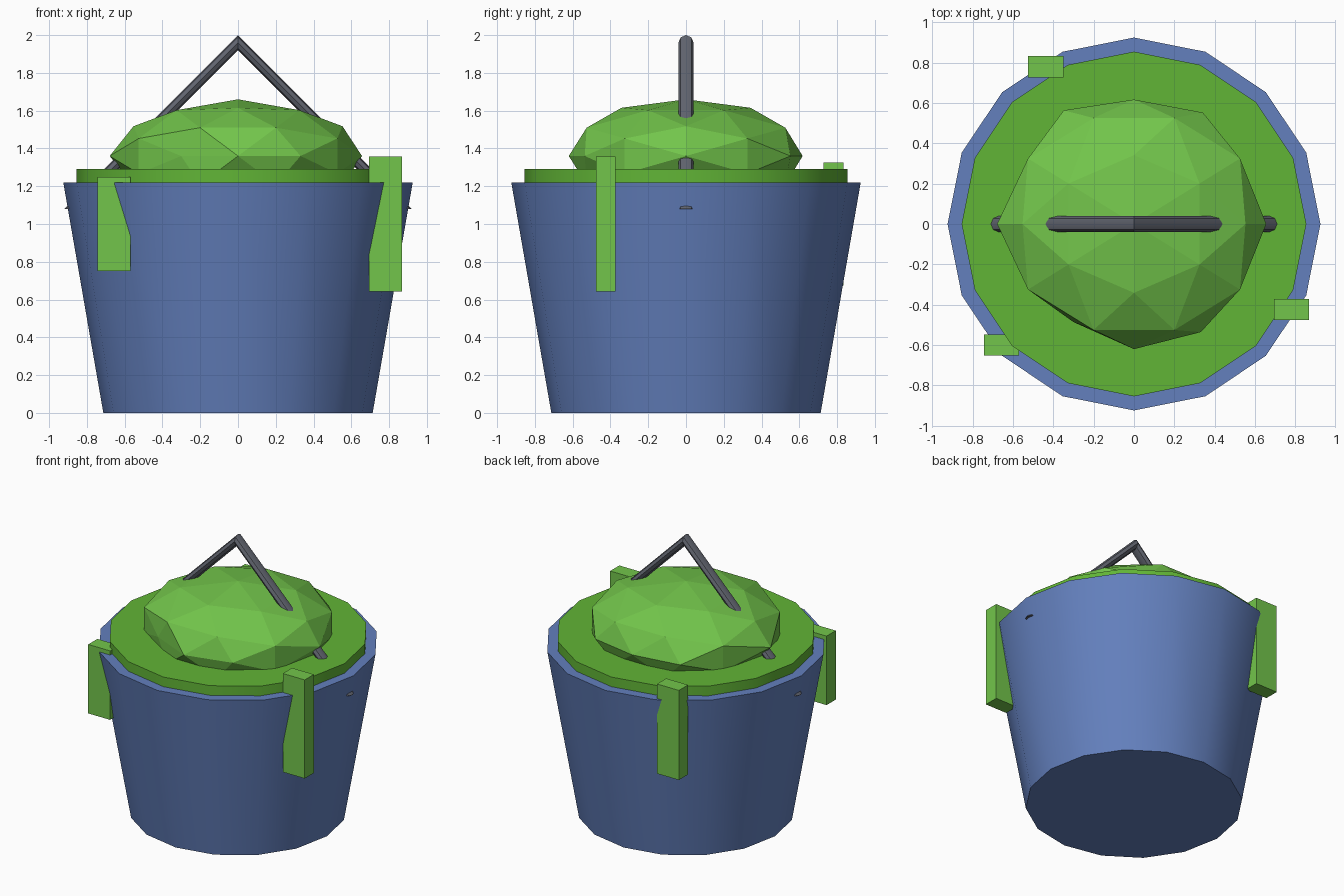
import bpy, bmesh
from math import pi, sin, cos, sqrt, radians
from mathutils import Vector

if "Cube" in bpy.data.objects:
    bpy.data.objects.remove(bpy.data.objects["Cube"])


def material(name, rgb):
    m = bpy.data.materials.new(name)
    m.diffuse_color = (*rgb, 1)
    m.use_nodes = True
    m.node_tree.nodes["Principled BSDF"].inputs["Base Color"].default_value = m.diffuse_color
    return m


BLUE = material("bucket_blue", (0.125, 0.215, 0.51))
POOL = material("slime_dark", (0.12, 0.46, 0.037))
SLIME = material("slime_light", (0.17, 0.56, 0.07))
METAL = material("handle_metal", (0.12, 0.13, 0.16))


def finish(name, bm, mat, smooth=False):
    bmesh.ops.recalc_face_normals(bm, faces=bm.faces)
    me = bpy.data.meshes.new(name)
    bm.to_mesh(me)
    bm.free()
    me.materials.append(mat)
    ob = bpy.data.objects.new(name, me)
    bpy.context.collection.objects.link(ob)
    if smooth:
        bpy.ops.object.select_all(action='DESELECT')
        ob.select_set(True)
        bpy.context.view_layer.objects.active = ob
        bpy.ops.object.shade_smooth_by_angle(angle=radians(35))
    return ob


def cone(name, r1, r2, z1, z2, mat):
    bm = bmesh.new()
    bmesh.ops.create_cone(bm, cap_ends=True, segments=16, radius1=r1, radius2=r2, depth=z2 - z1)
    bmesh.ops.translate(bm, verts=bm.verts, vec=(0, 0, (z1 + z2) / 2))
    return finish(name, bm, mat, True)


# Tapered bucket and the slime surface standing proud of its rim
cone("bucket", 0.713, 0.925, 0, 1.22, BLUE)
cone("slime_surface", 0.855, 0.855, 1.14, 1.29, POOL)

# Slime mound: a flattened, once-subdivided icosahedron with uneven bulges
bm = bmesh.new()
PHI = (1 + sqrt(5)) / 2
for a in (-1, 1):
    for b in (-PHI, PHI):
        for p in ((0, a, b), (a, b, 0), (b, 0, a)):
            bm.verts.new(p)
bmesh.ops.convex_hull(bm, input=bm.verts)
bmesh.ops.subdivide_edges(bm, edges=bm.edges, cuts=1, use_grid_fill=True)
BULGES = [((-1, 0, 0), 1.045), ((1, 0, 0), 1.01), ((0, 1, 0), 0.95), ((0, -1, 0), 0.955),
          ((-0.53, -0.85, 0), 0.88), ((0.53, -0.85, 0), 0.97), ((-0.53, 0.85, 0), 1.02)]
for v in bm.verts:
    d = v.co.normalized()
    k = next((s for p, s in BULGES if (Vector(p) - d).length < 0.1), 1)
    v.co = (d.x * 0.65 * k, d.y * 0.65 * k, 1.36 + d.z * 0.30)
finish("slime_mound", bm, SLIME)

# Slime drips down the outside: x, y, height
for i, (x, y, h) in enumerate([(-0.657, -0.6, 0.5), (0.782, -0.425, 0.715), (-0.438, 0.78, 0.65)]):
    bm = bmesh.new()
    bmesh.ops.create_cube(bm, size=1)
    bmesh.ops.scale(bm, verts=bm.verts, vec=(0.175, 0.105, h))
    bmesh.ops.translate(bm, verts=bm.verts, vec=(x, y, 1.0))
    finish(f"slime_drip_{i + 1}", bm, SLIME)

# Peaked handle: half ring with only two segments
bm = bmesh.new()
N, R, T = 8, 0.88, 0.04
rings = []
for a in (0, pi / 2, pi):
    ring = []
    for j in range(N):
        t = 2 * pi * j / N
        r = R + T * cos(t)
        ring.append(bm.verts.new((r * cos(a), T * sin(t), 1.08 + r * sin(a))))
    rings.append(ring)
for p, q in zip(rings, rings[1:]):
    for j in range(N):
        k = (j + 1) % N
        bm.faces.new((p[j], p[k], q[k], q[j]))
bm.faces.new(rings[0])
bm.faces.new(rings[-1])
finish("handle", bm, METAL, True)
